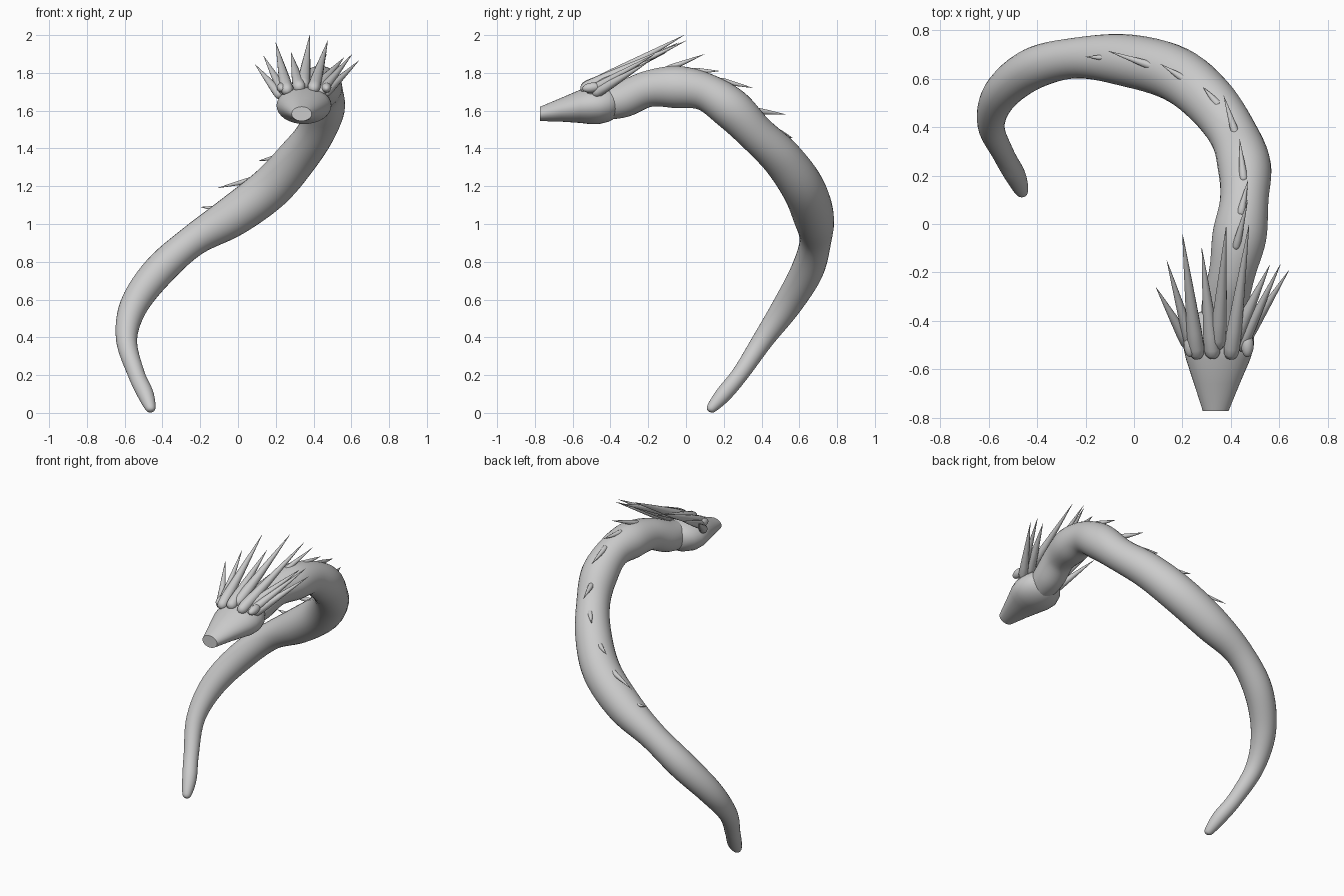
import bpy, bmesh, math
from mathutils import Vector

if "Cube" in bpy.data.objects:
    bpy.data.objects.remove(bpy.data.objects["Cube"])

grey = bpy.data.materials.new("pale_grey")
grey.diffuse_color = (0.6, 0.6, 0.6, 1)
grey.use_nodes = True
grey.node_tree.nodes["Principled BSDF"].inputs["Base Color"].default_value = grey.diffuse_color


def spline(pts, steps):
    """Catmull-Rom through rows of numbers."""
    out = []
    for i in range(len(pts) - 1):
        p = [Vector(pts[max(0, min(len(pts) - 1, i + k))]) for k in (-1, 0, 1, 2)]
        for s in range(steps):
            t = s / steps
            out.append(0.5 * (2 * p[1] + (p[2] - p[0]) * t
                              + (2 * p[0] - 5 * p[1] + 4 * p[2] - p[3]) * t * t
                              + (3 * p[1] - p[0] - 3 * p[2] + p[3]) * t ** 3))
    return out + [Vector(pts[-1])]


def loft(name, centres, radii, sides=24, axes=None):
    """Skin elliptical rings along a path; radii are (across, up) pairs."""
    bm = bmesh.new()
    rings, n = [], len(centres)
    side = None
    for i, c in enumerate(centres):
        if axes:
            side, up = axes
        else:
            tan = (centres[min(i + 1, n - 1)] - centres[max(i - 1, 0)]).normalized()
            if side is None:
                side = tan.orthogonal()
            side = (side - tan * side.dot(tan)).normalized()
            up = tan.cross(side)
        a, b = radii[i]
        rings.append([bm.verts.new(c + side * a * math.cos(2 * math.pi * k / sides)
                                   + up * b * math.sin(2 * math.pi * k / sides))
                      for k in range(sides)])
    for r, q in zip(rings, rings[1:]):
        for k in range(sides):
            j = (k + 1) % sides
            bm.faces.new((r[k], r[j], q[j], q[k]))
    bm.faces.new(rings[0][::-1])
    bm.faces.new(rings[-1])
    bmesh.ops.recalc_face_normals(bm, faces=bm.faces)
    me = bpy.data.meshes.new(name)
    bm.to_mesh(me)
    bm.free()
    return finish(bpy.data.objects.new(name, me))


def finish(ob):
    if ob.name not in bpy.context.collection.objects:
        bpy.context.collection.objects.link(ob)
    ob.data.materials.append(grey)
    bpy.ops.object.select_all(action='DESELECT')
    ob.select_set(True)
    bpy.context.view_layer.objects.active = ob
    bpy.ops.object.shade_smooth_by_angle(angle=math.radians(45))
    return ob


def spike(name, base, tip, r):
    """Rounded butt tapering to a point."""
    base, tip = Vector(base), Vector(tip)
    prof = [(-0.03, 0.1), (-0.02, 0.6), (0.01, 0.9), (0.06, 1), (0.2, 0.92),
            (0.45, 0.66), (0.75, 0.32), (1, 0.02)]
    loft(name, [base.lerp(tip, t) for t, _ in prof], [(r * k, r * k) for _, k in prof], 12)


# Coiling body, tail tip to neck: x, y, z
path = [(-.458, .122, .008), (-.463, .135, .025), (-.49, .20, .10), (-.54, .29, .21),
        (-.59, .41, .39), (-.55, .535, .57), (-.42, .64, .75), (-.24, .685, .91),
        (-.03, .675, 1.04), (.17, .62, 1.19), (.31, .51, 1.345), (.41, .37, 1.48),
        (.455, .24, 1.61), (.455, .10, 1.70), (.435, -.05, 1.725), (.405, -.20, 1.715),
        (.375, -.33, 1.66), (.36, -.43, 1.635)]
girth = [.008, .027, .043, .045, .056, .075, .086, .084, .108, .114, .108, .1,
         .11, .1, .112, .096, .095, .085]
body_path = spline(path, 6)
body_girth = [v.x for v in spline([(g, 0, 0) for g in girth], 6)]
loft("body", body_path, [(g, g) for g in body_girth], 28)

# Tapered head with a blunt snout: x, y, z, half width, half height
head = [(.36, -.355, 1.64, .07, .06), (.357, -.37, 1.638, .098, .075), (.353, -.41, 1.633, .128, .092),
        (.35, -.46, 1.628, .145, .099), (.349, -.51, 1.627, .145, .098),
        (.347, -.56, 1.623, .132, .088), (.342, -.66, 1.605, .094, .063),
        (.337, -.772, 1.583, .053, .038)]
loft("head", [Vector(h[:3]) for h in head], [h[3:] for h in head], 32,
     (Vector((1, 0, 0)), Vector((0, 0, 1))))

# Mane of long spikes fanning back from the brow
mane = [((.225, -.50, 1.68), (.09, -.26, 1.845)), ((.24, -.51, 1.70), (.135, -.15, 1.89)),
        ((.26, -.54, 1.705), (.20, -.04, 1.96)), ((.325, -.54, 1.72), (.28, -.10, 1.91)),
        ((.345, -.50, 1.73), (.38, -.01, 2.0)), ((.40, -.54, 1.715), (.475, 0, 1.97)),
        ((.41, -.49, 1.71), (.56, -.17, 1.88)), ((.44, -.51, 1.70), (.605, -.165, 1.90)),
        ((.455, -.48, 1.69), (.64, -.19, 1.865))]
for i, (b, t) in enumerate(mane):
    spike(f"mane_spike_{i}", b, t, .034 if 1 < i < 7 else .027)

# Swept spines along the back
spines = [((-.09, .685, 1.08), (-.20, .69, 1.09)), ((.08, .65, 1.235), (-.11, .715, 1.19)),
          ((.22, .59, 1.355), (.11, .66, 1.335)), ((.35, .49, 1.485), (.285, .565, 1.455)),
          ((.42, .37, 1.60), (.37, .53, 1.58)), ((.453, .18, 1.76), (.435, .355, 1.72)),
          ((.44, .04, 1.81), (.47, .18, 1.81)), ((.42, -.10, 1.82), (.47, .10, 1.90))]
for i, (b, t) in enumerate(spines):
    spike(f"back_spine_{i}", b, t, .017)

# Eyes bulging from the sides of the brow
for name, x in (("eye_right", .468), ("eye_left", .232)):
    bpy.ops.mesh.primitive_uv_sphere_add(segments=20, ring_count=12, location=(x, -.50, 1.722))
    ob = bpy.context.object
    ob.name = name
    ob.scale = (.026, .05, .026)
    ob.rotation_euler = (math.radians(8), 0, 0)
    finish(ob)
